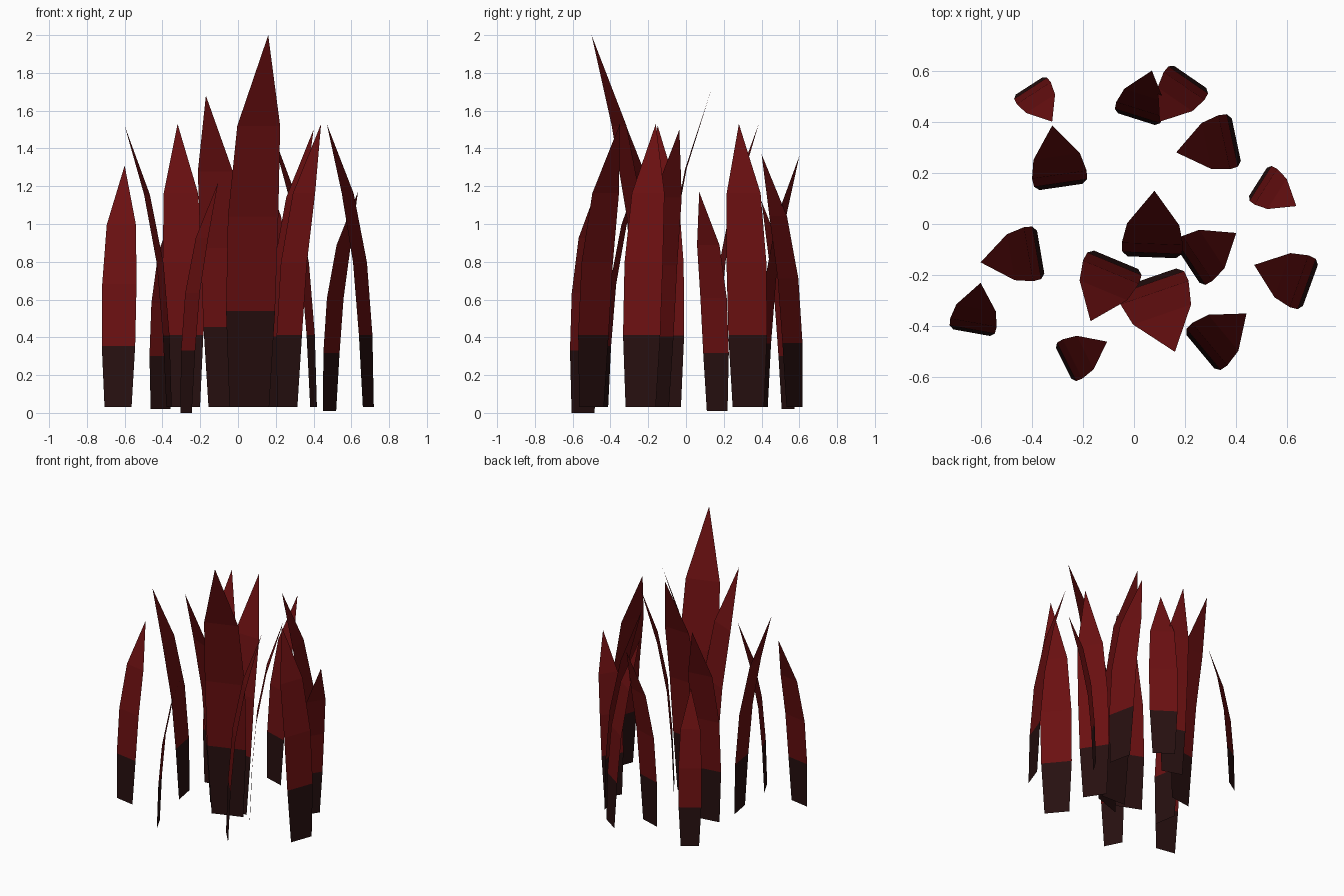
import bpy
from mathutils import Vector

cube = bpy.data.objects.get("Cube")
if cube:
    bpy.data.objects.remove(cube, do_unlink=True)


def make_material(name, colour):
    mat = bpy.data.materials.new(name)
    mat.use_nodes = True
    mat.diffuse_color = colour
    mat.node_tree.nodes["Principled BSDF"].inputs["Base Color"].default_value = colour
    return mat


root_dark = make_material("dark root", (0.02, 0.005, 0.005, 1))
leaf_red = make_material("deep red", (0.145, 0.005, 0.0055, 1))

# Shared blade outline: height, forward lean and width, relative to blade height
PROFILE = [(0, 0, 0.111), (0.27, 0.01, 0.137), (0.52, 0.031, 0.141), (0.76, 0.077, 0.12)]


def make_blade(name, root, tip, height, ground):
    """A flat tapering leaf that rises from root and curls over to tip."""
    root, tip = Vector((*root, 0)), Vector((*tip, 0))
    reach = tip - root
    forward = reach.normalized()
    side = Vector((-forward.y, forward.x, 0))
    verts = []
    for level, lean, width in PROFILE:
        centre = root + reach * (lean / 0.155)
        centre.z = max(level * height, ground)
        half = side * (width * height / 2)
        verts += [centre - half, centre + half]
    verts.append(tip + Vector((0, 0, height)))

    faces = [(i, i + 1, i + 3, i + 2) for i in range(0, len(verts) - 3, 2)]
    faces.append(tuple(range(len(verts) - 3, len(verts))))

    mesh = bpy.data.meshes.new(name)
    mesh.from_pydata(verts, [], faces)
    mesh.materials.append(root_dark)
    mesh.materials.append(leaf_red)
    # Only the lowest segment is dark
    for poly in mesh.polygons:
        poly.material_index = 0 if poly.index == 0 else 1
    blade = bpy.data.objects.new(name, mesh)
    bpy.context.collection.objects.link(blade)


# Name, root position, tip position, height, ground offset
BLADES = [
    ("tall_front_blade", (0.06, -0.21), (0.16, -0.5), 2.0, 0.03),
    ("inner_right_blade", (-0.07, -0.14), (-0.17, -0.38), 1.68, 0.03),
    ("centre_blade", (0.07, -0.13), (0.08, 0.13), 1.7, 0.03),
    ("inner_left_blade", (0.21, -0.16), (0.4, -0.035), 1.5, 0.03),
    ("right_blade", (-0.365, -0.11), (-0.6, -0.15), 1.52, 0.03),
    ("left_blade", (0.69, -0.24), (0.47, -0.16), 1.53, 0.03),
    ("outer_right_blade", (-0.635, -0.425), (-0.6, -0.23), 1.31, 0.03),
    ("back_left_blade", (0.4, 0.33), (0.165, 0.28), 1.53, 0.03),
    ("back_right_blade", (-0.285, 0.145), (-0.32, 0.385), 1.53, 0.03),
    ("rear_centre_blade", (0.01, 0.41), (0.07, 0.6), 1.36, 0.03),
    ("rear_left_blade", (0.22, 0.575), (0.1, 0.4), 1.37, 0.03),
    ("rear_right_blade", (-0.41, 0.54), (-0.32, 0.4), 1.12, 0.02),
    ("outer_left_blade", (0.485, 0.165), (0.635, 0.07), 1.17, 0.01),
    ("front_left_blade", (0.26, -0.5), (0.44, -0.35), 1.53, 0.03),
    ("front_right_blade", (-0.275, -0.545), (-0.105, -0.46), 1.22, 0.0),
]
for blade_spec in BLADES:
    make_blade(*blade_spec)
